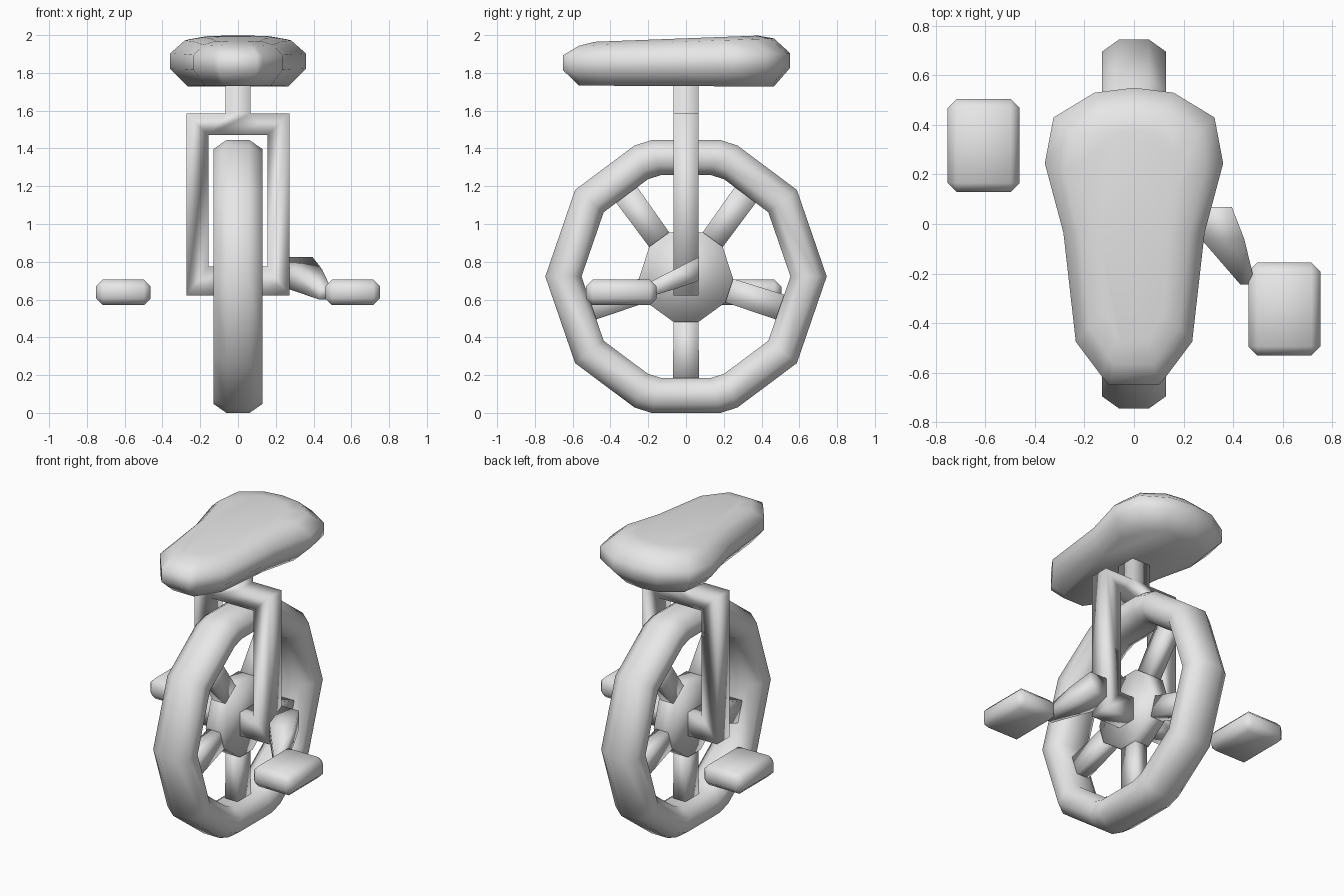
import bpy, bmesh, math
from mathutils import Vector

if "Cube" in bpy.data.objects:
    bpy.data.objects.remove(bpy.data.objects["Cube"])

grey = bpy.data.materials.new("plain_grey")
grey.diffuse_color = (0.8, 0.8, 0.8, 1)
grey.use_nodes = True
grey.node_tree.nodes["Principled BSDF"].inputs["Base Color"].default_value = grey.diffuse_color


def finish(name, bm):
    """Turn a bmesh into a smooth shaded grey object."""
    bmesh.ops.recalc_face_normals(bm, faces=bm.faces[:])
    for f in bm.faces:
        f.smooth = True
    me = bpy.data.meshes.new(name)
    bm.to_mesh(me)
    bm.free()
    me.materials.append(grey)
    ob = bpy.data.objects.new(name, me)
    bpy.context.collection.objects.link(ob)
    return ob


def loft(name, rings, closed=False):
    """Skin equal-length rings; cap the ends unless the loft closes on itself."""
    bm = bmesh.new()
    vs = [[bm.verts.new(p) for p in r] for r in rings]
    n = len(vs[0])
    pairs = list(zip(vs, vs[1:])) + ([(vs[-1], vs[0])] if closed else [])
    for a, b in pairs:
        for i in range(n):
            j = (i + 1) % n
            bm.faces.new((a[i], a[j], b[j], b[i]))
    if not closed:
        bm.faces.new(vs[0])
        bm.faces.new(vs[-1])
    return finish(name, bm)


CZ = 0.722  # wheel centre height

# Tyre: chamfered section swept round a ten-sided ring with clipped corners
section = [(.06, .745), (.13, .695), (.13, .605), (.06, .553),
           (-.06, .553), (-.13, .605), (-.13, .695), (-.06, .745)]
half = [0, 38, 68.5, 76, 104, 111.5, 142, 180]
angles = [math.radians(a) for a in half + [360 - a for a in half[-2:0:-1]]]
loft("tyre", [[(x, r * math.cos(a), CZ + r * math.sin(a)) for x, r in section]
              for a in angles], closed=True)

# Hub: ten-sided plate with a short edge facing each spoke
spoke_angles = [math.radians(-90 + 72 * k) for k in range(5)]
corners = [a + s * math.radians(15) for a in spoke_angles for s in (-1, 1)]
loft("hub", [[(x, .25 * math.cos(a), CZ + .25 * math.sin(a)) for a in corners]
             for x in (-.06, .06)])

# Spokes: flat bars from the hub into the tyre
for k, a in enumerate(spoke_angles):
    out = Vector((0, math.cos(a), math.sin(a)))
    side = Vector((0, -math.sin(a), math.cos(a)))
    centre = Vector((0, 0, CZ))
    loft(f"spoke_{k + 1}",
         [[centre + out * r + side * w * s + Vector((x, 0, 0))
           for x, s in ((-.045, -1), (.045, -1), (.045, 1), (-.045, 1))]
          for r, w in ((.2, .065), (.58, .07))])

# Fork: one profile with stem, crossbar, legs and inward feet
right = [(.065, 1.76), (.065, 1.585), (.272, 1.585), (.272, .622),
         (.06, .622), (.06, .775), (.157, .775), (.157, 1.47)]
profile = right + [(-x, z) for x, z in reversed(right)]
loft("fork", [[(x, y, z) for x, z in profile] for y in (-.065, .065)])

# Crank: tapered arm on the right side
stations = [(.068, .27, .395, .70, .825), (-.06, .27, .445, .655, .76),
            (-.245, .43, .49, .60, .665)]
loft("crank", [[(x0, y, z0), (x1, y, z0), (x1, y, z1), (x0, y, z1)]
               for y, x0, x1, z0, z1 in stations])

# Pedals: chamfered blocks
for name, x, y in (("right_pedal", .607, -.343), ("left_pedal", -.607, .317)):
    bm = bmesh.new()
    bmesh.ops.create_cube(bm, size=1)
    for v in bm.verts:
        v.co = Vector((x + v.co.x * .29, y + v.co.y * .375, .638 + v.co.z * .136))
    bmesh.ops.bevel(bm, geom=bm.edges[:], offset=.036, segments=1,
                    affect='EDGES', profile=.5)
    finish(name, bm)

# Seat: pear-shaped outline stacked in four rings, top sloping up to the back
edge = [(0, .555), (.16, .535), (.325, .435), (.36, .25), (.285, -.03),
        (.235, -.47), (.13, -.61), (.10, -.645)]
outline = edge + [(-x, y) for x, y in reversed(edge[1:])]


def seat_ring(sx, sy, z, slope):
    pts = [(x * sx, -.055 + (y + .05) * sy) for x, y in outline]
    return [(x, y, z + slope * y) for x, y in pts]


loft("seat", [seat_ring(.74, .86, 1.73, -.005), seat_ring(1, 1, 1.82, .01),
              seat_ring(1, 1, 1.90, .01), seat_ring(.78, .86, 1.965, .038),
              seat_ring(.5, .72, 1.983, .038)])
